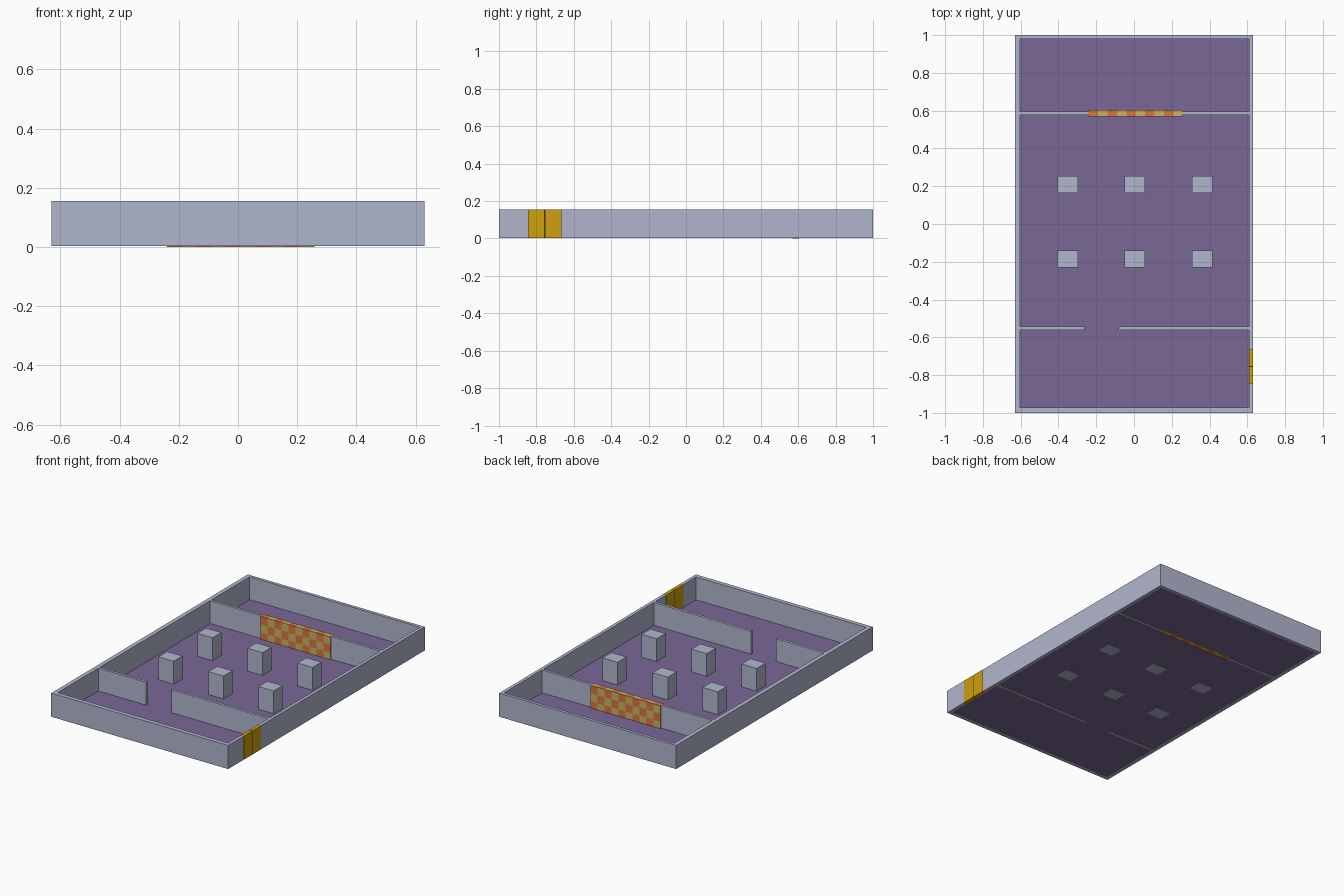
import bpy, bmesh, math
from mathutils import Vector

if "Cube" in bpy.data.objects:
    bpy.data.objects.remove(bpy.data.objects["Cube"])


def lin(c):
    c /= 255
    return c / 12.92 if c <= 0.04045 else ((c + 0.055) / 1.055) ** 2.4


def material(name, r, g, b):
    m = bpy.data.materials.new(name)
    m.diffuse_color = (lin(r), lin(g), lin(b), 1)
    m.use_nodes = True
    m.node_tree.nodes["Principled BSDF"].inputs["Base Color"].default_value = m.diffuse_color
    return m


STONE = material("pale blue grey", 176, 183, 206)
FLOOR = material("muted purple", 122, 103, 150)
GOLD = material("gold", 205, 160, 14)
DARK = material("dark brown", 70, 54, 12)
ORANGE = material("orange", 218, 118, 62)
TAN = material("tan yellow", 204, 176, 100)

H = 0.155   # wall height
B = 0.003   # wall base, just above the checkered panel's foot


def box(name, x0, x1, y0, y1, z0, z1, *mats, cuts=(), rule=None):
    bm = bmesh.new()
    bmesh.ops.create_cube(bm, size=1)
    for v in bm.verts:
        v.co = Vector(((x0 + x1) / 2 + v.co.x * (x1 - x0),
                       (y0 + y1) / 2 + v.co.y * (y1 - y0),
                       (z0 + z1) / 2 + v.co.z * (z1 - z0)))
    for co, no in cuts:
        bmesh.ops.bisect_plane(bm, geom=bm.verts[:] + bm.edges[:] + bm.faces[:],
                               plane_co=co, plane_no=no)
    bm.normal_update()
    if rule:
        for f in bm.faces:
            f.material_index = rule(f)
    me = bpy.data.meshes.new(name)
    bm.to_mesh(me)
    bm.free()
    for m in mats:
        me.materials.append(m)
    ob = bpy.data.objects.new(name, me)
    bpy.context.collection.objects.link(ob)
    return ob


# Floor, slightly recessed from below
box("floor", -0.607, 0.609, -0.975, 0.982, 0.005, 0.008, FLOOR)

# Outer walls, with a doorway gap in the right wall
D0, D1 = -0.845, -0.665
box("left_wall", -0.63, -0.603, -1, 1, B, H, STONE)
box("right_wall_front", 0.609, 0.63, -1, D0, B, H, STONE)
box("right_wall_back", 0.609, 0.63, D1, 1, B, H, STONE)
box("front_wall", -0.603, 0.609, -1, -0.972, B, H, STONE)
box("back_wall", -0.603, 0.609, 0.98, 1, B, H, STONE)

# Inner partitions
box("front_partition_left", -0.603, -0.262, -0.56, -0.542, B, H, STONE)
box("front_partition_right", -0.083, 0.609, -0.56, -0.542, B, H, STONE)
P0, P1 = -0.24, 0.258
box("back_partition_left", -0.603, P0, 0.578, 0.595, B, H, STONE)
box("back_partition_right", P1, 0.609, 0.578, 0.595, B, H, STONE)

# Six pillars in two rows
for row, y in enumerate((-0.186, 0.21)):
    for col, x in enumerate((-0.351, 0.005, 0.362)):
        box(f"pillar_{row}_{col}", x - 0.054, x + 0.054, y - 0.045, y + 0.045, B, H, STONE)

# Gold double door
MID = (D0 + D1) / 2
for name, a, b in (("front", D0, MID), ("back", MID, D1)):
    box(f"door_leaf_{name}", 0.608, 0.631, a + 0.003, b - 0.003, B, H, GOLD)
for i, y in enumerate((D0 + 0.0015, MID, D1 - 0.0015)):
    w = 0.003 if i == 1 else 0.0015
    box(f"door_seam_{i}", 0.609, 0.63, y - w, y + w, B, H, DARK)

# Checkered panel: ten columns by three rows
NX, NZ = 10, 3
SX, SZ = (P1 - P0) / NX, H / NZ


def checker(f):
    c = f.calc_center_median()
    i = min(NX - 1, max(0, math.floor((c.x - P0) / SX)))
    k = min(NZ - 1, max(0, math.floor((H - c.z) / SZ)))
    back = 1 if f.normal.y > 0.5 else 0
    return (i + k + back) % 2


planes = [((P0 + SX * i, 0, 0), (1, 0, 0)) for i in range(1, NX)]
planes += [((0, 0, SZ * k), (0, 0, 1)) for k in range(1, NZ)]
box("checkered_panel", P0, P1, 0.57, 0.604, 0, H, ORANGE, TAN, cuts=planes, rule=checker)
